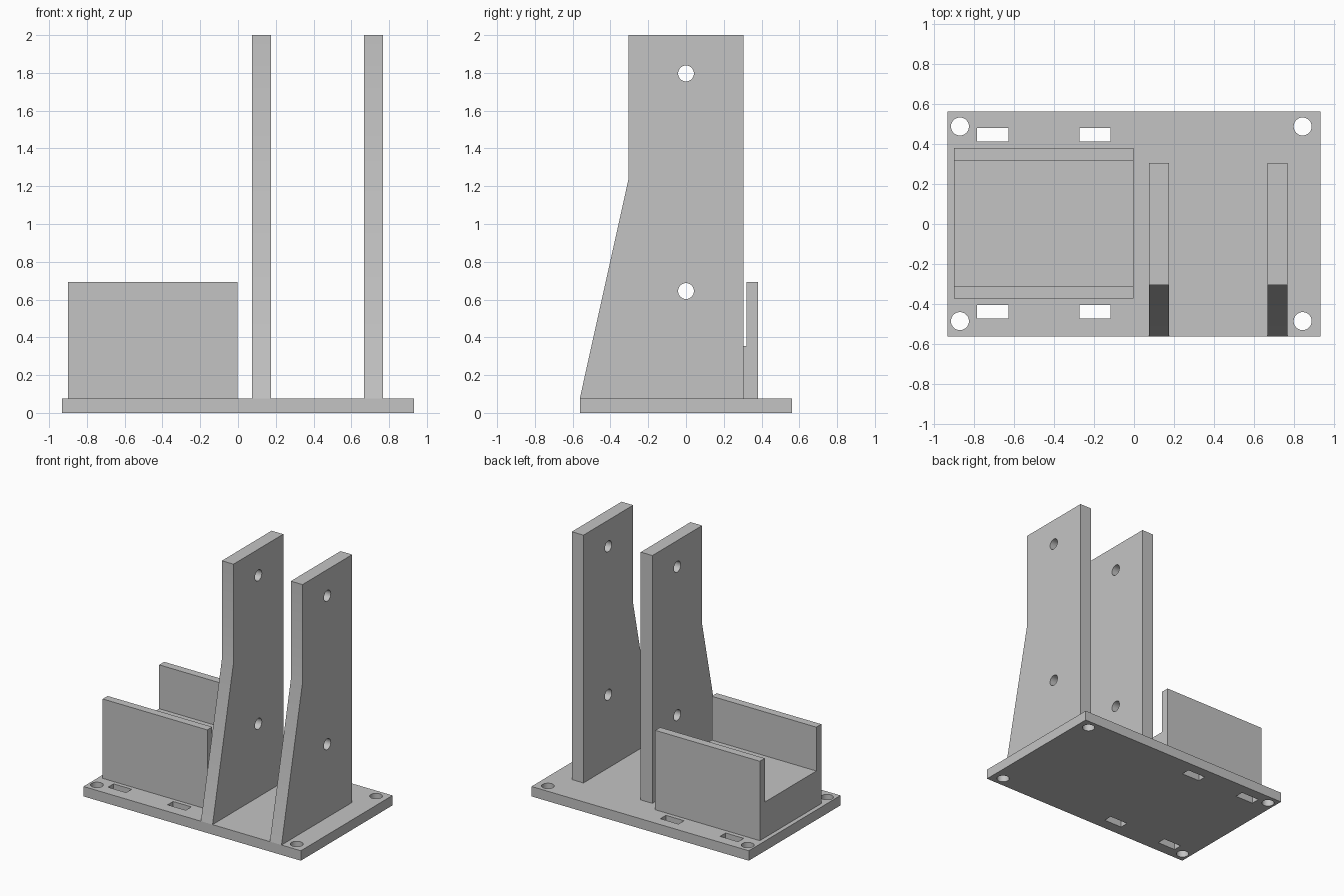
import bpy
import bmesh
import math
from mathutils import Matrix, Vector

default_cube = bpy.data.objects.get("Cube")
if default_cube:
    bpy.data.objects.remove(default_cube, do_unlink=True)

grey = bpy.data.materials.new("plain grey")
grey.use_nodes = True
colour = (0.55, 0.55, 0.55, 1)
grey.diffuse_color = colour
grey.node_tree.nodes["Principled BSDF"].inputs["Base Color"].default_value = colour


def circle(cx, cy, radius, sides=48):
    steps = [math.tau * i / sides for i in range(sides)]
    return [(cx + radius * math.cos(a), cy + radius * math.sin(a)) for a in steps]


def rectangle(x0, x1, y0, y1):
    return [(x0, y0), (x1, y0), (x1, y1), (x0, y1)]


def extrude_profile(name, loops, depth, placement=Matrix()):
    """Fill an outline with holes, extrude it along local z, then place it."""
    bm = bmesh.new()
    for loop in loops:
        verts = [bm.verts.new((u, v, 0)) for u, v in loop]
        for a, b in zip(verts, verts[1:] + verts[:1]):
            bm.edges.new((a, b))
    bmesh.ops.triangle_fill(bm, edges=bm.edges[:], use_beauty=True)
    result = bmesh.ops.extrude_face_region(bm, geom=bm.faces[:])
    top = [g for g in result["geom"] if isinstance(g, bmesh.types.BMVert)]
    bmesh.ops.translate(bm, verts=top, vec=Vector((0, 0, depth)))
    bmesh.ops.transform(bm, matrix=placement, verts=bm.verts[:])
    bmesh.ops.recalc_face_normals(bm, faces=bm.faces[:])
    mesh = bpy.data.meshes.new(name)
    bm.to_mesh(mesh)
    bm.free()
    mesh.materials.append(grey)
    obj = bpy.data.objects.new(name, mesh)
    bpy.context.collection.objects.link(obj)
    bpy.ops.object.select_all(action='DESELECT')
    obj.select_set(True)
    bpy.context.view_layer.objects.active = obj
    bpy.ops.object.shade_smooth_by_angle(angle=math.radians(30))
    return obj


base_top = 0.077

# Base plate with corner bolt holes and strap slots
base_loops = [rectangle(-0.933, 0.933, -0.562, 0.562)]
for y in (-0.486, 0.488):
    for x in (-0.871, 0.844):
        base_loops.append(circle(x, y, 0.045))
for y in (-0.439, 0.447):
    for x in (-0.707, -0.195):
        base_loops.append(rectangle(x - 0.078, x + 0.078, y - 0.034, y + 0.034))
extrude_profile("base_plate", base_loops, base_top)

# Profiles in the side plane: local x -> y, local y -> z, local z -> x
side_plane = Matrix(((0, 0, 1, 0), (1, 0, 0, 0), (0, 1, 0, 0), (0, 0, 0, 1)))

# Two tapered uprights with pivot holes
outline = [(-0.562, base_top), (0.305, base_top), (0.305, 2),
           (-0.305, 2), (-0.305, 1.235)]
upright_loops = [outline, circle(0, 0.645, 0.042), circle(0, 1.797, 0.042)]
for name, x in (("inner_upright", 0.075), ("outer_upright", 0.667)):
    extrude_profile(name, upright_loops, 0.1,
                    Matrix.Translation((x, 0, 0)) @ side_plane)

# Raised cradle with a wall along the front and back
front, back, wall = -0.374, 0.38, 0.061
floor, rim = 0.353, 0.693
cradle = [(front, base_top), (back, base_top), (back, rim), (back - wall, rim),
          (back - wall, floor), (front + wall, floor), (front + wall, rim), (front, rim)]
extrude_profile("cradle", [cradle], 0.898,
                Matrix.Translation((-0.9, 0, 0)) @ side_plane)
